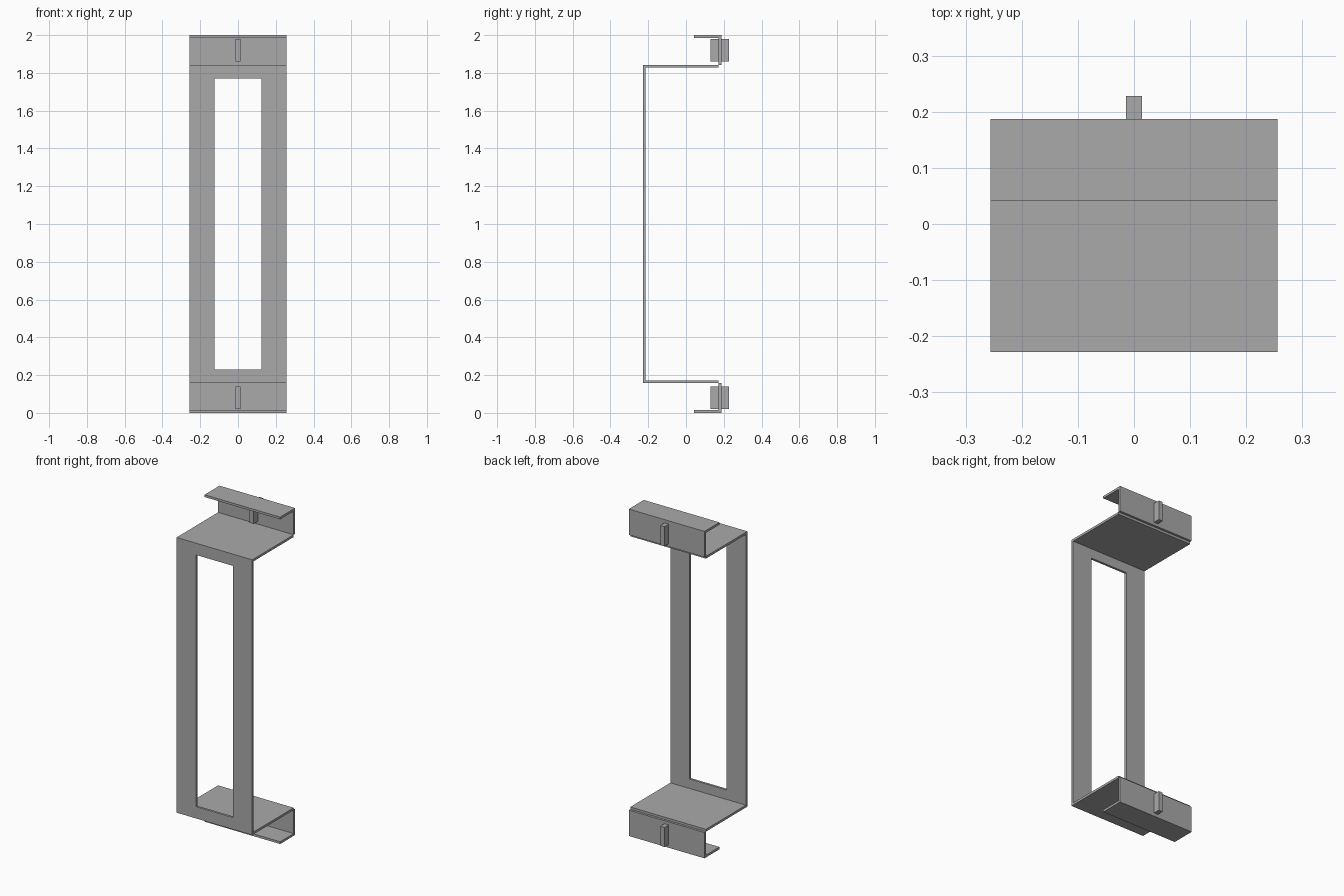
import bpy
import bmesh
from mathutils import Vector

HALF_W = 0.256          # half width of the bracket
T = 0.014               # sheet thickness
FRONT, BACK = -0.228, 0.187
SHELF_TOP = 1.842
LIP_FRONT = 0.042

cube = bpy.data.objects.get("Cube")
if cube:
    bpy.data.objects.remove(cube, do_unlink=True)

grey = bpy.data.materials.new("grey_metal")
grey.use_nodes = True
colour = (0.4, 0.4, 0.4, 1)
grey.diffuse_color = colour
grey.node_tree.nodes["Principled BSDF"].inputs["Base Color"].default_value = colour


def finish(name, bm):
    bmesh.ops.recalc_face_normals(bm, faces=bm.faces[:])
    mesh = bpy.data.meshes.new(name)
    bm.to_mesh(mesh)
    bm.free()
    mesh.materials.append(grey)
    obj = bpy.data.objects.new(name, mesh)
    bpy.context.collection.objects.link(obj)
    return obj


def extrude(bm, faces, offset):
    new = bmesh.ops.extrude_face_region(bm, geom=faces)["geom"]
    verts = [g for g in new if isinstance(g, bmesh.types.BMVert)]
    bmesh.ops.translate(bm, verts=verts, vec=Vector(offset))


def sheet(name, profile, half_width):
    """Extrude a side profile of (y, z) points across the width."""
    bm = bmesh.new()
    face = bm.faces.new([bm.verts.new((-half_width, y, z)) for y, z in profile])
    extrude(bm, [face], (2 * half_width, 0, 0))
    return finish(name, bm)


def box_profile(y0, y1, z0, z1):
    return [(y0, z0), (y1, z0), (y1, z1), (y0, z1)]


# Front plate with a tall rectangular window
def rectangle(bm, half_x, z0, z1):
    return [bm.verts.new((x, FRONT, z)) for x, z in
            ((-half_x, z0), (half_x, z0), (half_x, z1), (-half_x, z1))]


bm = bmesh.new()
outer = rectangle(bm, HALF_W, 2 - SHELF_TOP, SHELF_TOP)
inner = rectangle(bm, 0.125, 0.23, 1.77)
ring = []
for i in range(4):
    j = (i + 1) % 4
    ring.append(bm.faces.new((outer[i], outer[j], inner[j], inner[i])))
extrude(bm, ring, (0, T, 0))
finish("front_plate", bm)

# Upper and lower ends mirror each other about mid height
for end in ("upper", "lower"):
    def place(profile):
        return profile if end == "upper" else [(y, 2 - z) for y, z in profile]

    # Shelf running back from the front plate
    sheet(end + "_shelf",
          place(box_profile(FRONT + T, BACK - T, SHELF_TOP - T, SHELF_TOP)), HALF_W)

    # Back flange folded forward into a lip
    flange = [(BACK, SHELF_TOP), (BACK, 2), (LIP_FRONT, 2), (LIP_FRONT, 2 - T),
              (BACK - T, 2 - T), (BACK - T, SHELF_TOP)]
    sheet(end + "_flange", place(flange), HALF_W)

    # Narrow tab passing through the flange
    sheet(end + "_tab", place(box_profile(0.13, 0.228, 1.86, 1.98)), 0.014)
